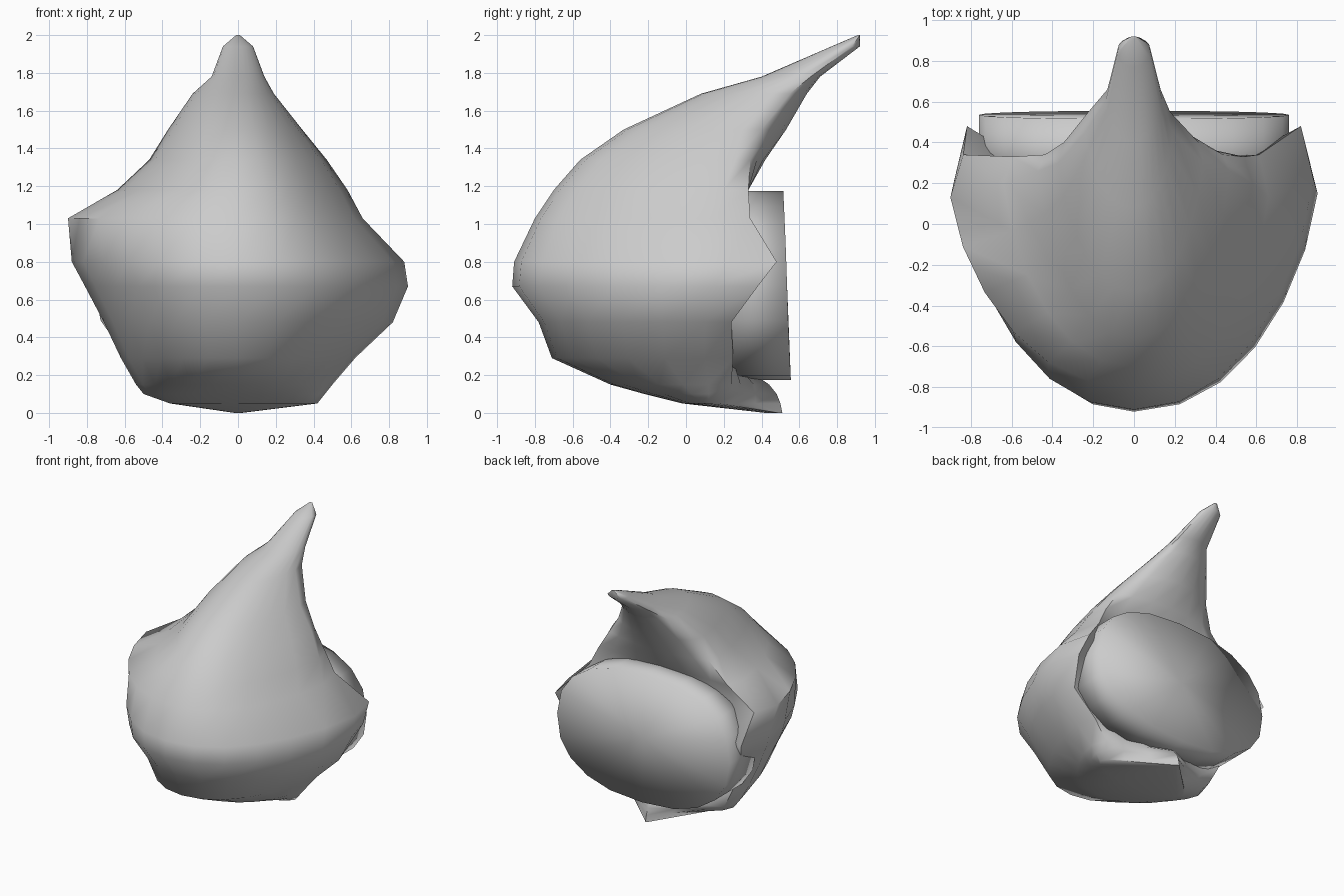
import bpy, bmesh, math

if "Cube" in bpy.data.objects:
    bpy.data.objects.remove(bpy.data.objects["Cube"])


def loft(name, rings, angle=None):
    """Skin closed rings of equal length, capping both ends."""
    bm = bmesh.new()
    loops = [[bm.verts.new(p) for p in ring] for ring in rings]
    n = len(loops[0])
    for a, b in zip(loops, loops[1:]):
        for i in range(n):
            j = (i + 1) % n
            bm.faces.new((a[i], a[j], b[j], b[i]))
    bm.faces.new(loops[0][::-1])
    cap = bm.faces.new(loops[-1])
    bmesh.ops.poke(bm, faces=[cap])
    bmesh.ops.recalc_face_normals(bm, faces=bm.faces[:])
    mesh = bpy.data.meshes.new(name)
    bm.to_mesh(mesh)
    bm.free()
    obj = bpy.data.objects.new(name, mesh)
    bpy.context.collection.objects.link(obj)
    bpy.context.view_layer.objects.active = obj
    obj.select_set(True)
    if angle:
        bpy.ops.object.shade_smooth_by_angle(angle=angle)
    else:
        bpy.ops.object.shade_smooth()
    obj.select_set(False)
    return obj


# Hood slices: z, front y, left width, right width, widest y, rim y, back y
slices = [
    (0.00, 0.42, 0.02, 0.02, 0.46, 0.49, 0.51),
    (0.05, -0.02, 0.36, 0.42, 0.12, 0.17, 0.50),
    (0.10, -0.22, 0.50, 0.46, 0.12, 0.20, 0.48),
    (0.15, -0.40, 0.54, 0.50, 0.12, 0.24, 0.44),
    (0.29, -0.71, 0.62, 0.62, 0.10, 0.25, 0.24),
    (0.48, -0.78, 0.71, 0.82, 0.10, 0.24, 0.20),
    (0.67, -0.92, 0.81, 0.90, 0.15, 0.38, 0.20),
    (0.80, -0.91, 0.88, 0.88, 0.22, 0.48, 0.20),
    (1.03, -0.80, 0.90, 0.66, 0.13, 0.34, 0.22),
    (1.18, -0.70, 0.64, 0.58, 0.20, 0.33, 0.33),
    (1.34, -0.56, 0.47, 0.47, 0.26, 0.34, 0.42),
    (1.50, -0.33, 0.37, 0.34, 0.30, 0.40, 0.53),
    (1.69, 0.08, 0.24, 0.19, 0.45, 0.55, 0.64),
    (1.78, 0.40, 0.14, 0.14, 0.60, 0.66, 0.71),
    (1.94, 0.77, 0.08, 0.08, 0.84, 0.88, 0.92),
    (2.00, 0.91, 0.01, 0.01, 0.92, 0.92, 0.92),
]


def hood_ring(z, yf, xl, xr, yc, yr, yb):
    ring = []
    # slightly pinched front half, left to right
    for i in range(13):
        t = math.pi * i / 12
        x = -math.cos(t)
        x *= 1 - 0.07 * abs(math.sin(2 * t))
        ring.append((x * (xl if x < 0 else xr), yc + (yf - yc) * math.sin(t), z))
    # rim on the right, tucked-in back, rim on the left; the chin is pointed
    chin = z < 0.2
    for x, k in ((0.93, 0), (0.7, 0.25 if chin else 0.45),
                 (0.35, 0.6 if chin else 0.85), (0, 1),
                 (-0.35, 0.6 if chin else 0.85),
                 (-0.7, 0.25 if chin else 0.45), (-0.93, 0)):
        ring.append((x * (xl if x < 0 else xr), yr + (yb - yr) * k, z))
    return ring


loft("hood", [hood_ring(*s) for s in slices], math.radians(60))


# Face pad filling the hood opening, soft-shaded flat disc leaning slightly
def pad_ring(y, lean):
    ring = []
    for i in range(20):
        t = 2 * math.pi * i / 20
        c, s = math.cos(t), math.sin(t)
        x = 0.76 * math.copysign(abs(c) ** 0.85, c)
        z = 0.5 * math.copysign(abs(s) ** 0.85, s)
        ring.append((x, y - lean * s, 0.675 + z))
    return ring


loft("face_pad", [pad_ring(0.2, 0), pad_ring(0.535, 0.02)])
